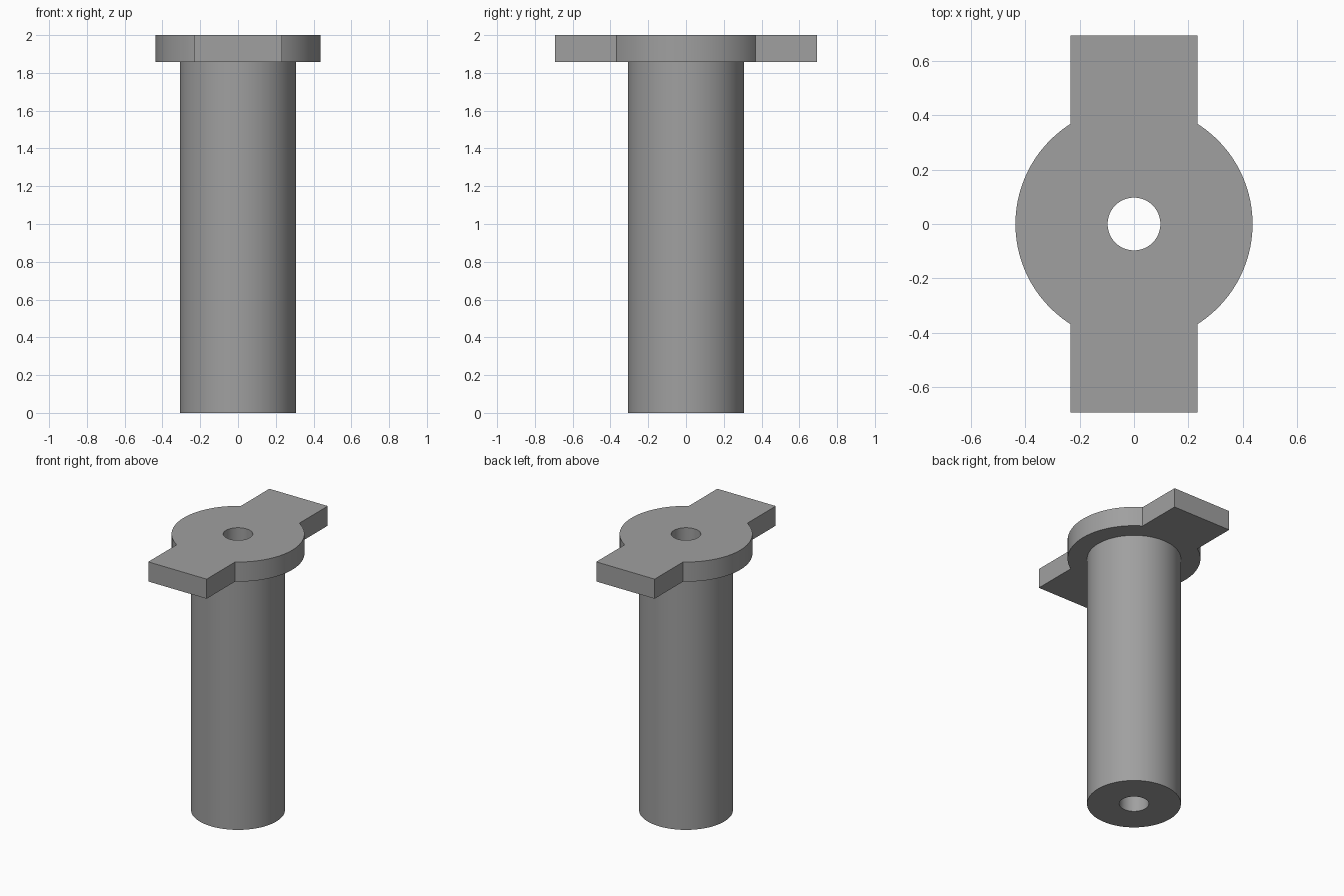
import bpy, bmesh, math

if "Cube" in bpy.data.objects:
    bpy.data.objects.remove(bpy.data.objects["Cube"])

HOLE_R, SHAFT_R, FLANGE_R = 0.097, 0.308, 0.436
TAB_X, TAB_Y = 0.234, 0.693
FLANGE_Z, TOP_Z = 1.858, 2.0

# Angles shared by every ring, including the tab corners and tab roots
corner = math.atan2(TAB_Y, TAB_X)
root = math.acos(TAB_X / FLANGE_R)
special = [s * a + o for a in (corner, root) for s in (1, -1) for o in (0, math.pi)]
special = [a % math.tau for a in special]
angles = [i * math.tau / 96 for i in range(96)]
angles = [a for a in angles if all(abs(a - s) > 0.015 for s in special)]
angles = sorted(angles + special)


def flange_radius(a):
    """Disc joined with a rectangular bar running front to back."""
    c, s = abs(math.cos(a)), abs(math.sin(a))
    bar = min(TAB_X / max(c, 1e-9), TAB_Y / max(s, 1e-9))
    return max(FLANGE_R, bar)


bm = bmesh.new()


def ring(radius, z):
    return [bm.verts.new((radius(a) * math.cos(a), radius(a) * math.sin(a), z))
            for a in angles]


# Cross-section rings: bore, shaft, flange underside, flange rim, bore top
rings = [ring(lambda a: HOLE_R, 0), ring(lambda a: SHAFT_R, 0),
         ring(lambda a: SHAFT_R, FLANGE_Z), ring(flange_radius, FLANGE_Z),
         ring(flange_radius, TOP_Z), ring(lambda a: HOLE_R, TOP_Z)]
n = len(angles)
for k, lower in enumerate(rings):
    upper = rings[(k + 1) % len(rings)]
    for i in range(n):
        j = (i + 1) % n
        bm.faces.new((lower[i], lower[j], upper[j], upper[i]))
bmesh.ops.recalc_face_normals(bm, faces=bm.faces)

mesh = bpy.data.meshes.new("flanged_bushing")
bm.to_mesh(mesh)
bm.free()
bushing = bpy.data.objects.new("flanged_bushing", mesh)
bpy.context.collection.objects.link(bushing)

# Plain grey finish
grey = bpy.data.materials.new("grey")
grey.diffuse_color = (0.35, 0.35, 0.35, 1)
grey.use_nodes = True
grey.node_tree.nodes["Principled BSDF"].inputs["Base Color"].default_value = grey.diffuse_color
mesh.materials.append(grey)

# Smooth round walls, crisp rims and tab corners
bpy.context.view_layer.objects.active = bushing
bushing.select_set(True)
bpy.ops.object.shade_smooth_by_angle(angle=math.radians(25))
